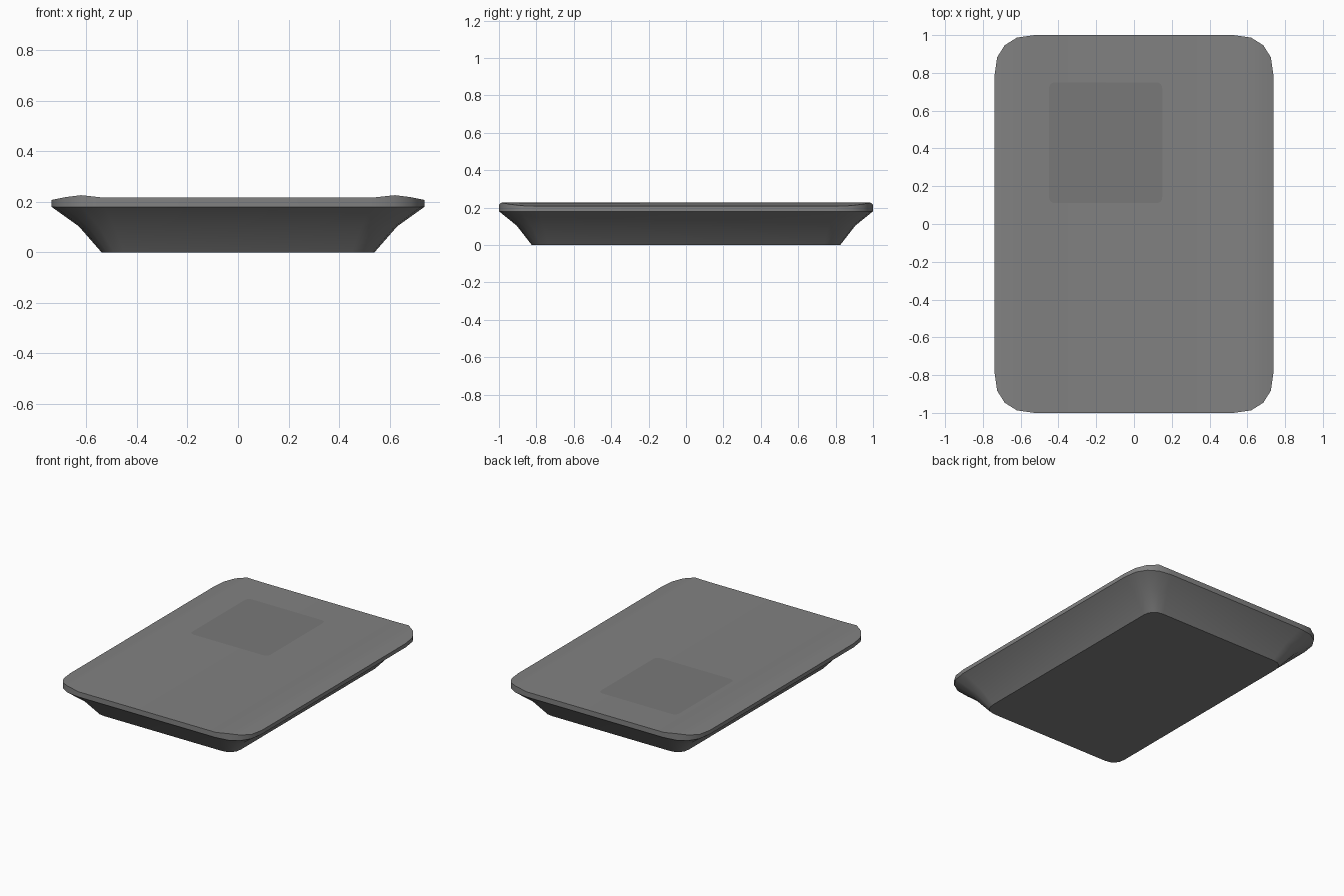
import bpy, bmesh
from math import cos, sin, pi

if "Cube" in bpy.data.objects:
    bpy.data.objects.remove(bpy.data.objects["Cube"])


def outline(hx, hy, r, n=4, power=0.85):
    """Rounded rectangle, n segments per corner, counter-clockwise."""
    quarter = []
    for i in range(n + 1):
        a = pi / 2 * i / n
        quarter.append((hx - r + r * max(cos(a), 0.0) ** power if i < n else hx - r,
                        hy - r + r * sin(a) ** power))
    back = quarter[::-1]
    return (quarter + [(-x, y) for x, y in back]
            + [(-x, -y) for x, y in quarter] + [(x, -y) for x, y in back])


def finish(name, bm, grey):
    mesh = bpy.data.meshes.new(name)
    bm.to_mesh(mesh)
    bm.free()
    mat = bpy.data.materials.new(name + "_grey")
    mat.diffuse_color = (grey, grey, grey, 1)
    mat.use_nodes = True
    mat.node_tree.nodes["Principled BSDF"].inputs["Base Color"].default_value = mat.diffuse_color
    mesh.materials.append(mat)
    ob = bpy.data.objects.new(name, mesh)
    bpy.context.collection.objects.link(ob)
    bpy.ops.object.select_all(action='DESELECT')
    ob.select_set(True)
    bpy.context.view_layer.objects.active = ob
    bpy.ops.object.shade_smooth_by_angle(angle=pi / 6)
    return ob


def loft(bm, rings):
    """Bridge successive rings of equal length and cap the first one."""
    loops = [[bm.verts.new(p) for p in ring] for ring in rings]
    for a, b in zip(loops, loops[1:]):
        for i in range(len(a)):
            j = (i + 1) % len(a)
            bm.faces.new((a[i], a[j], b[j], b[i]))
    bm.faces.new(loops[0][::-1])
    return loops[-1]


# Flared tray body: foot, mid flare, rim bottom, rim top
bm = bmesh.new()
rings = [[(x, y, z) for x, y in outline(hx, hy, r)]
         for hx, hy, r, z in ((0.54, 0.825, 0.09, 0), (0.63, 0.905, 0.14, 0.103),
                              (0.738, 1.0, 0.21, 0.18))]
rim_heights = [0.207, 0.210, 0.218, 0.226, 0.216]
corner_heights = rim_heights + rim_heights[::-1]
rings.append([(x, y, z) for (x, y), z in
              zip(outline(0.738, 1.0, 0.21), corner_heights * 2)])
top = loft(bm, rings)

# Top surface: strips running front to back, with raised side ridges
n = len(top)
half = n // 2
for i in range(half - 1):
    bm.faces.new((top[i], top[i + 1], top[n - 2 - i], top[n - 1 - i]))
bmesh.ops.recalc_face_normals(bm, faces=bm.faces)
finish("tray_body", bm, 0.22)

# Thin square pad lying on the top, a single sheet facing up
bm = bmesh.new()
bm.faces.new([bm.verts.new((x - 0.15, y + 0.43, 0.218))
              for x, y in outline(0.30, 0.32, 0.035)])
finish("top_pad", bm, 0.19)
